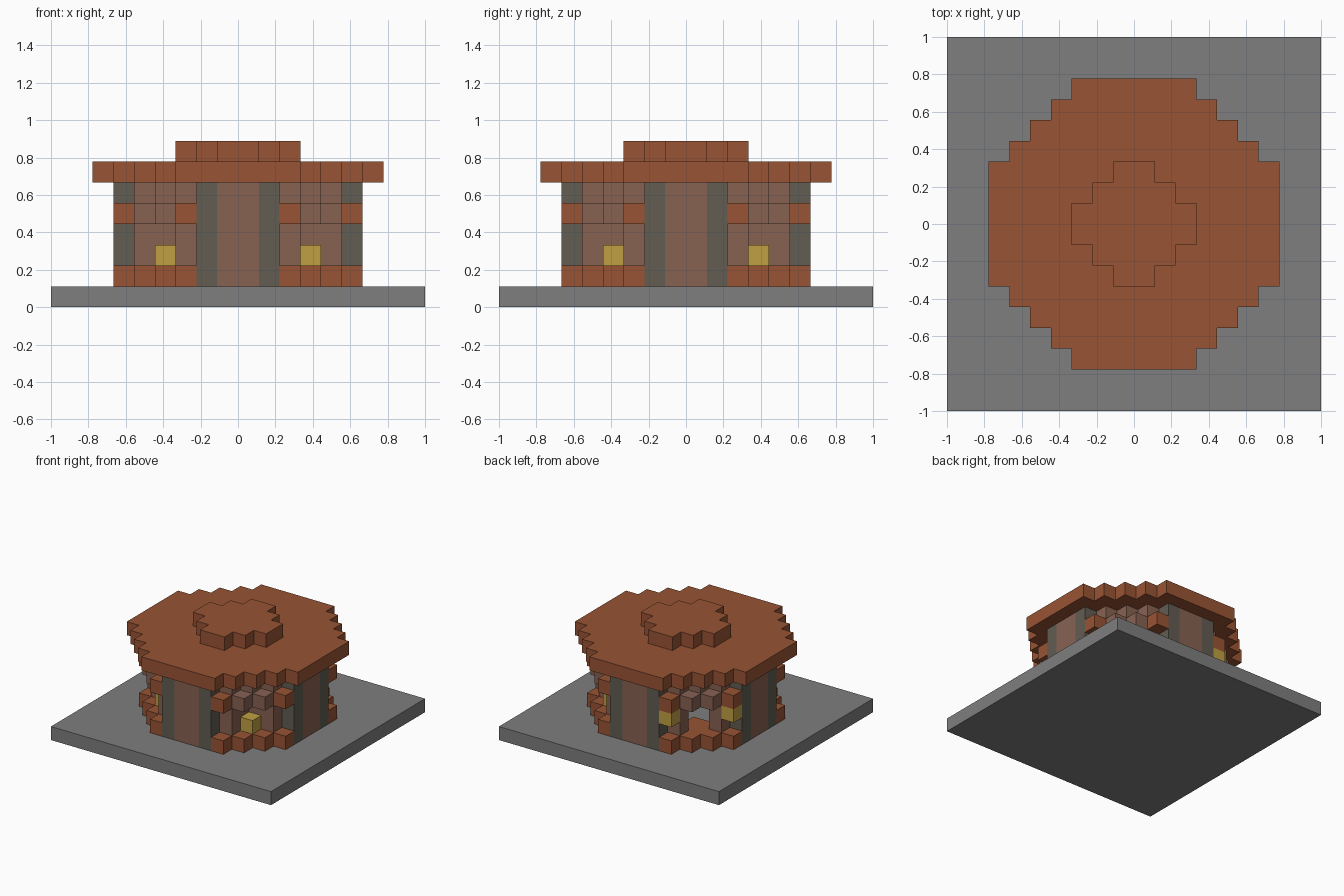
import bpy
import bmesh
from math import pi
from mathutils import Matrix, Vector

if "Cube" in bpy.data.objects:
    bpy.data.objects.remove(bpy.data.objects["Cube"])

U = 1 / 9  # one block


def material(name, rgb):
    m = bpy.data.materials.new(name)
    m.use_nodes = True
    m.diffuse_color = (*rgb, 1)
    m.node_tree.nodes["Principled BSDF"].inputs["Base Color"].default_value = (*rgb, 1)
    return m


STONE = material("grey stone", (0.21, 0.21, 0.21))
RUST = material("rust clay", (0.315, 0.088, 0.034))
WALL = material("dusty brown", (0.245, 0.122, 0.086))
POST = material("dark grey wood", (0.122, 0.109, 0.084))
LAMP = material("lamp yellow", (0.53, 0.35, 0.055))


def finish(name, bm, mat, turns=0):
    """Scale block units, turn about z and link as an object."""
    bm.transform(Matrix.Rotation(turns * pi / 2, 4, "Z") @ Matrix.Scale(U, 4))
    bmesh.ops.recalc_face_normals(bm, faces=bm.faces)
    mesh = bpy.data.meshes.new(name)
    bm.to_mesh(mesh)
    bm.free()
    mesh.materials.append(mat)
    bpy.context.collection.objects.link(bpy.data.objects.new(name, mesh))


def blocks(name, mat, boxes, turns=0):
    """Boxes given as low corner and high corner in block units."""
    bm = bmesh.new()
    for low, high in boxes:
        low, high = Vector(low), Vector(high)
        verts = bmesh.ops.create_cube(bm, size=1)["verts"]
        for v in verts:
            v.co = (low + high) / 2 + v.co * (high - low)
    finish(name, bm, mat, turns)


def column(cell, z0, z1):
    x, y = cell
    return (x, y, z0), (x + 1, y + 1, z1)


def stepped_disc(name, mat, radius, flat, z0, z1):
    """Round slab with a one-block staircase on each diagonal."""
    quarter = []
    for i in range(radius - flat + 1):
        quarter.append((radius - i, flat + i))
        if i < radius - flat:
            quarter.append((radius - i - 1, flat + i))
    outline = []
    for turn in range(4):
        for x, y in quarter:
            for _ in range(turn):
                x, y = -y, x
            outline.append((x, y))
    bm = bmesh.new()
    face = bm.faces.new([bm.verts.new((x, y, z0)) for x, y in outline])
    top = bmesh.ops.extrude_face_region(bm, geom=[face], use_keep_orig=True)["geom"]
    moved = [g for g in top if isinstance(g, bmesh.types.BMVert)]
    bmesh.ops.translate(bm, verts=moved, vec=(0, 0, z1 - z0))
    finish(name, bm, mat)


# Ground slab and round roof
blocks("ground_slab", STONE, [((-9, -9, 0), (9, 9, 1))])
stepped_disc("roof", RUST, 7, 3, 6, 7)
stepped_disc("roof_cap", RUST, 3, 1, 7, 8)

# Outer diagonal of a corner, and the walls just inside it
outer = [(2, -6), (3, -5), (4, -4), (5, -3)]
ends, middle = [outer[0], outer[3]], outer[1:3]
sides = [(2, -5), (4, -3)]
niche = (3, -4)
behind = [(2, -4), (3, -3)]

for turn, side in enumerate(("front", "left", "back", "right")):
    # Straight wall with a post at each end
    blocks(side + "_panel", WALL, [((-1, -6, 1), (1, -5, 6))], turn)
    blocks(side + "_posts", POST, [column((x, -6), 1, 6) for x in (-2, 1)], turn)

    # Stepped corner to the wall's side
    is_door = turn == 3 - 1 + 0 and side == "back"
    corner = side + "_corner_"
    blocks(corner + "footing", RUST, [column(c, 1, 2) for c in outer], turn)
    blocks(corner + "brackets", RUST, [column(c, 4, 5) for c in ends], turn)
    blocks(corner + "lintel", WALL, [column(c, 4, 5) for c in middle], turn)
    walls = [column(c, 1, 6) for c in sides] + [column(niche, 4, 6)]
    if is_door:
        # Open doorway with hanging lamps and a floor step
        blocks("door_lamps", LAMP, [column(c, 3, 4) for c in ends], turn)
        step = [niche, (2, -3)] + behind
        blocks("door_step", RUST, [column(c, 1, 2) for c in step], turn)
    else:
        # Lamp standing in a walled niche
        walls += [column(c, 1, 6) for c in behind] + [column(niche, 1, 2)]
        blocks(corner + "lamp", LAMP, [column(niche, 2, 3)], turn)
    blocks(corner + "walls", WALL, walls, turn)
